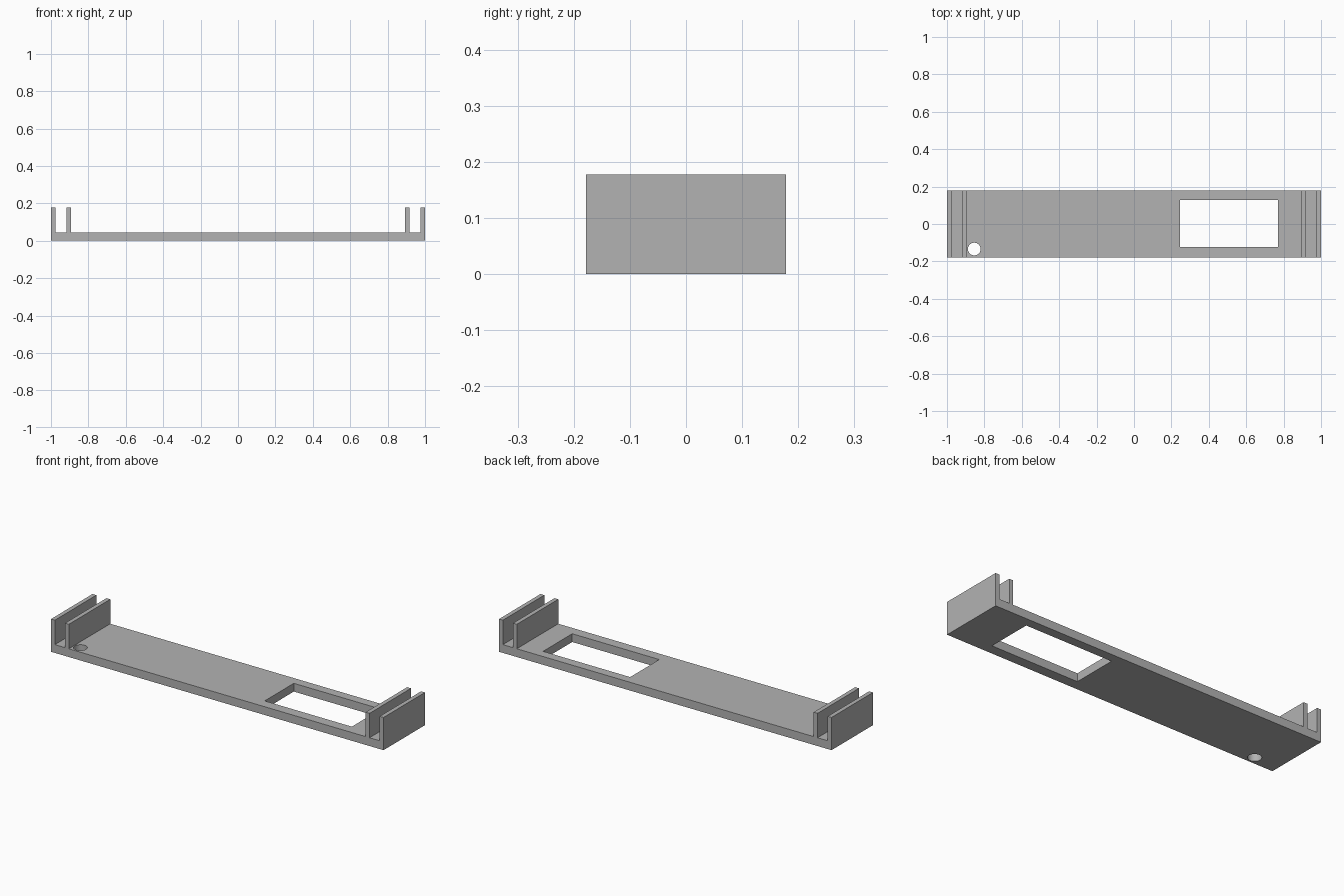
import bpy
import bmesh

if "Cube" in bpy.data.objects:
    bpy.data.objects.remove(bpy.data.objects["Cube"], do_unlink=True)

HALF_DEPTH = 0.178
HEIGHT = 0.178
FLOOR = 0.045

grey = bpy.data.materials.new("plain_grey")
grey.use_nodes = True
colour = (0.45, 0.45, 0.45, 1)
grey.diffuse_color = colour
grey.node_tree.nodes["Principled BSDF"].inputs["Base Color"].default_value = colour


def add_object(name, bm):
    bmesh.ops.recalc_face_normals(bm, faces=bm.faces)
    mesh = bpy.data.meshes.new(name)
    bm.to_mesh(mesh)
    bm.free()
    mesh.materials.append(grey)
    obj = bpy.data.objects.new(name, mesh)
    bpy.context.collection.objects.link(obj)
    return obj


# Tray: half profile with two upright walls, mirrored and extruded in depth
half = [(1, 0), (1, HEIGHT), (0.977, HEIGHT), (0.977, FLOOR),
        (0.916, FLOOR), (0.916, HEIGHT), (0.893, HEIGHT), (0.893, FLOOR)]
profile = half + [(-x, z) for x, z in reversed(half)]
bm = bmesh.new()
face = bm.faces.new([bm.verts.new((x, -HALF_DEPTH, z)) for x, z in profile])
extruded = bmesh.ops.extrude_face_region(bm, geom=[face])
moved = [v for v in extruded["geom"] if isinstance(v, bmesh.types.BMVert)]
bmesh.ops.translate(bm, verts=moved, vec=(0, 2 * HALF_DEPTH, 0))
tray = add_object("tray", bm)

# Rectangular window cutter
bm = bmesh.new()
bmesh.ops.create_cube(bm, size=1)
bmesh.ops.scale(bm, vec=(0.524, 0.25, 0.3), verts=bm.verts)
bmesh.ops.translate(bm, vec=(0.508, 0.003, 0), verts=bm.verts)
window_cutter = add_object("window_cutter", bm)

# Round hole cutter
bm = bmesh.new()
bmesh.ops.create_cone(bm, cap_ends=True, segments=48, radius1=0.034,
                      radius2=0.034, depth=0.3)
bmesh.ops.translate(bm, vec=(-0.854, -0.134, 0), verts=bm.verts)
hole_cutter = add_object("hole_cutter", bm)

# Cut both openings through the floor
bpy.context.view_layer.objects.active = tray
for cutter in (window_cutter, hole_cutter):
    mod = tray.modifiers.new(cutter.name, "BOOLEAN")
    mod.operation = "DIFFERENCE"
    mod.solver = "EXACT"
    mod.object = cutter
    bpy.ops.object.modifier_apply(modifier=mod.name)
    bpy.data.objects.remove(cutter, do_unlink=True)

# Smooth the hole wall, keep every corner sharp
bpy.ops.object.select_all(action="DESELECT")
tray.select_set(True)
bpy.ops.object.shade_smooth_by_angle()
